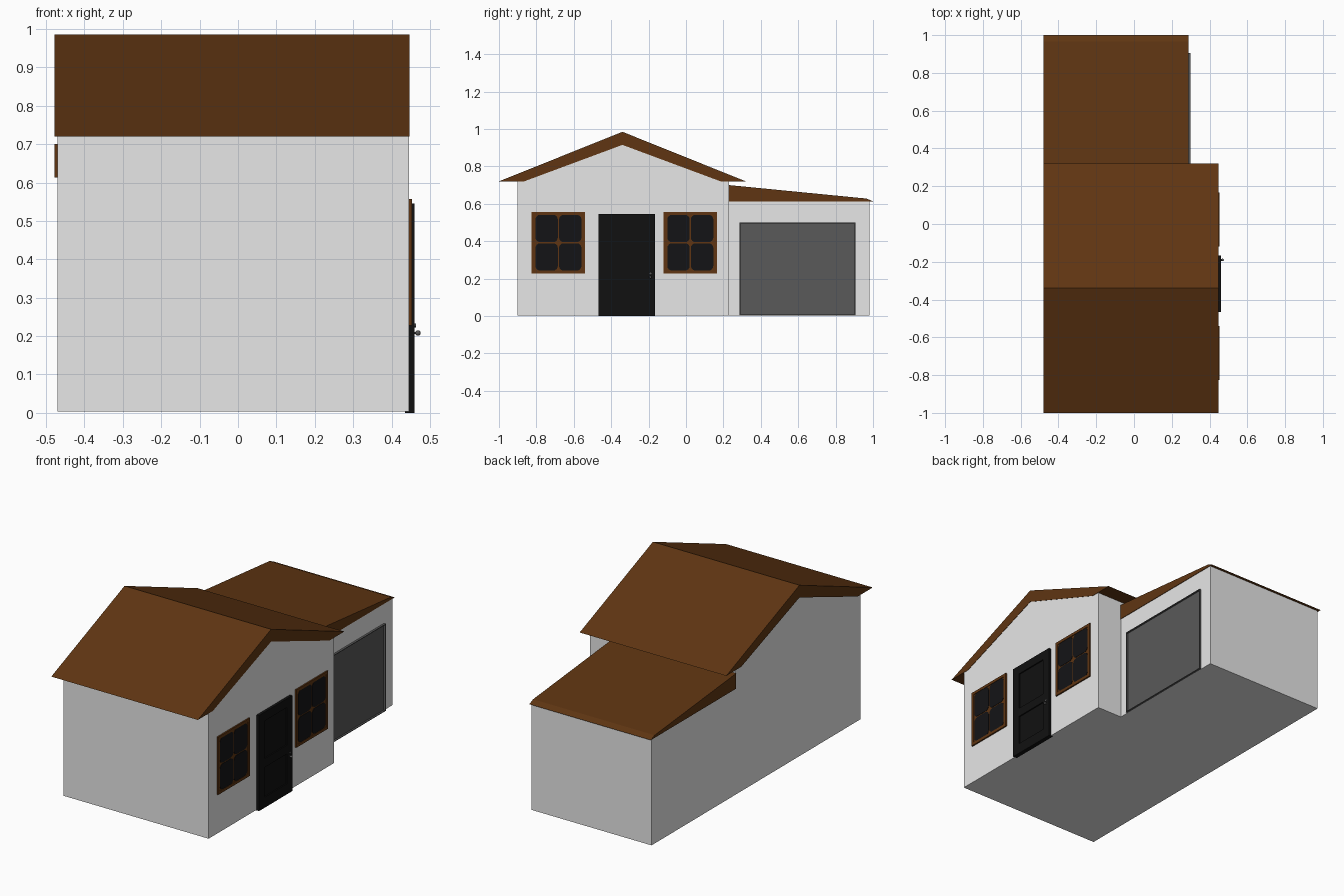
import bpy, bmesh, math
from mathutils import Matrix

if "Cube" in bpy.data.objects:
    bpy.data.objects.remove(bpy.data.objects["Cube"])


def material(name, rgb):
    m = bpy.data.materials.new(name)
    m.diffuse_color = (*rgb, 1)
    m.use_nodes = True
    m.node_tree.nodes["Principled BSDF"].inputs["Base Color"].default_value = m.diffuse_color
    return m


WALL = material("wall_white", (0.8, 0.8, 0.8))
ROOF = material("roof_brown", (0.115, 0.036, 0.006))
BLACK = material("door_black", (0.0055, 0.0055, 0.0055))
GLASS = material("dark_glass", (0.007, 0.007, 0.008))
GREY = material("garage_grey", (0.10, 0.10, 0.10))


def finish(bm, name, mat):
    bmesh.ops.recalc_face_normals(bm, faces=bm.faces)
    me = bpy.data.meshes.new(name)
    bm.to_mesh(me)
    bm.free()
    me.materials.append(mat)
    ob = bpy.data.objects.new(name, me)
    bpy.context.collection.objects.link(ob)
    return ob


def prism(name, profile, x0, x1, mat):
    """Extrude a (y, z) profile along x."""
    bm = bmesh.new()
    f = bm.faces.new([bm.verts.new((x0, y, z)) for y, z in profile])
    r = bmesh.ops.extrude_face_region(bm, geom=[f])
    vs = [v for v in r["geom"] if isinstance(v, bmesh.types.BMVert)]
    bmesh.ops.translate(bm, verts=vs, vec=(x1 - x0, 0, 0))
    return finish(bm, name, mat)


def rect(y0, y1, z0, z1):
    return [(y0, z0), (y1, z0), (y1, z1), (y0, z1)]


def rounded(y0, y1, z0, z1, r, n=4):
    pts = []
    corners = [(y1 - r, z1 - r), (y0 + r, z1 - r), (y0 + r, z0 + r), (y1 - r, z0 + r)]
    for i, (cy, cz) in enumerate(corners):
        for k in range(n + 1):
            a = math.pi / 2 * (i + k / n)
            pts.append((cy + r * math.cos(a), cz + r * math.sin(a)))
    return pts


def panelled(name, y0, y1, z0, z1, x0, x1, ys, zs, panels, depth, mat):
    """Box whose +x face is a grid of cells; the listed cells are recessed."""
    bm = bmesh.new()
    bmesh.ops.create_cube(bm, size=1)
    for v in bm.verts:
        v.co = (x1 if v.co.x > 0 else x0, y1 if v.co.y > 0 else y0, z1 if v.co.z > 0 else z0)
    for axis, cuts in ((1, ys), (2, zs)):
        for c in cuts:
            no = [0, 0, 0]
            no[axis] = 1
            co = [0, 0, 0]
            co[axis] = c
            bmesh.ops.bisect_plane(bm, geom=bm.verts[:] + bm.edges[:] + bm.faces[:],
                                   plane_co=co, plane_no=no)
    bm.normal_update()
    for py, pz in panels:
        f = min((f for f in bm.faces if f.normal.x > 0.9),
                key=lambda f: (f.calc_center_median().y - py) ** 2 + (f.calc_center_median().z - pz) ** 2)
        r = bmesh.ops.extrude_discrete_faces(bm, faces=[f])["faces"][0]
        bmesh.ops.translate(bm, verts=r.verts[:], vec=(-depth, 0, 0))
    return finish(bm, name, mat)


# House and garage walls
prism("house_walls", [(-0.90, 0.004), (0.23, 0.004), (0.23, 0.72), (0.185, 0.72),
                      (-0.34, 0.915), (-0.865, 0.72), (-0.90, 0.72)], -0.47, 0.445, WALL)
prism("garage_walls", rect(0.23, 0.982, 0.004, 0.613), -0.47, 0.286, WALL)

# Roofs
prism("house_roof", [(-1.0, 0.72), (-0.865, 0.72), (-0.34, 0.915), (0.185, 0.72),
                     (0.32, 0.72), (-0.34, 0.985)], -0.478, 0.447, ROOF)
prism("garage_roof", [(0.23, 0.613), (1.0, 0.613), (0.965, 0.628), (0.23, 0.70)],
      -0.478, 0.289, ROOF)

# Windows: backing plate, raised rim, four rounded panes
for side, yc in (("left", -0.682), ("right", 0.023)):
    y0, y1, z0, z1 = yc - 0.143, yc + 0.143, 0.227, 0.557
    prism(f"{side}_window_frame", rect(y0, y1, z0, z1), 0.44, 0.449, ROOF)
    t = 0.016
    for i, r in enumerate((rect(y0, y1, z0, z0 + t), rect(y0, y1, z1 - t, z1),
                           rect(y0, y0 + t, z0 + t, z1 - t), rect(y1 - t, y1, z0 + t, z1 - t))):
        prism(f"{side}_window_rim_{i}", r, 0.445, 0.453, ROOF)
    for i in (-1, 1):
        for k in (-1, 1):
            cy, cz = yc + i * 0.063, 0.392 + k * 0.076
            prism(f"{side}_window_pane", rounded(cy - 0.060, cy + 0.060, cz - 0.073, cz + 0.073, 0.025),
                  0.448, 0.451, GLASS)

# Front door with two recessed panels
panelled("front_door", -0.467, -0.167, 0, 0.545, 0.435, 0.46, (-0.42, -0.215),
         (0.06, 0.23, 0.28, 0.495), ((-0.317, 0.145), (-0.317, 0.39)), 0.007, BLACK)

# Door knob, stem and lock
bm = bmesh.new()
bmesh.ops.create_uvsphere(bm, u_segments=16, v_segments=8, radius=0.007,
                          matrix=Matrix.Translation((0.469, -0.190, 0.208)))
for z, r, d in ((0.208, 0.003, 0.02), (0.228, 0.005, 0.008)):
    bmesh.ops.create_cone(bm, cap_ends=True, segments=12, radius1=r, radius2=r, depth=d,
                          matrix=Matrix.Translation((0.459, -0.190, z)) @ Matrix.Rotation(math.pi / 2, 4, 'Y'))
knob = finish(bm, "door_knob", GREY)
for p in knob.data.polygons:
    p.use_smooth = len(p.vertices) < 5

# Garage door with a thin rim around a recessed panel
panelled("garage_door", 0.287, 0.906, 0.004, 0.50, 0.28, 0.298, (0.291, 0.902),
         (0.008, 0.496), ((0.6, 0.25),), 0.010, GREY)
